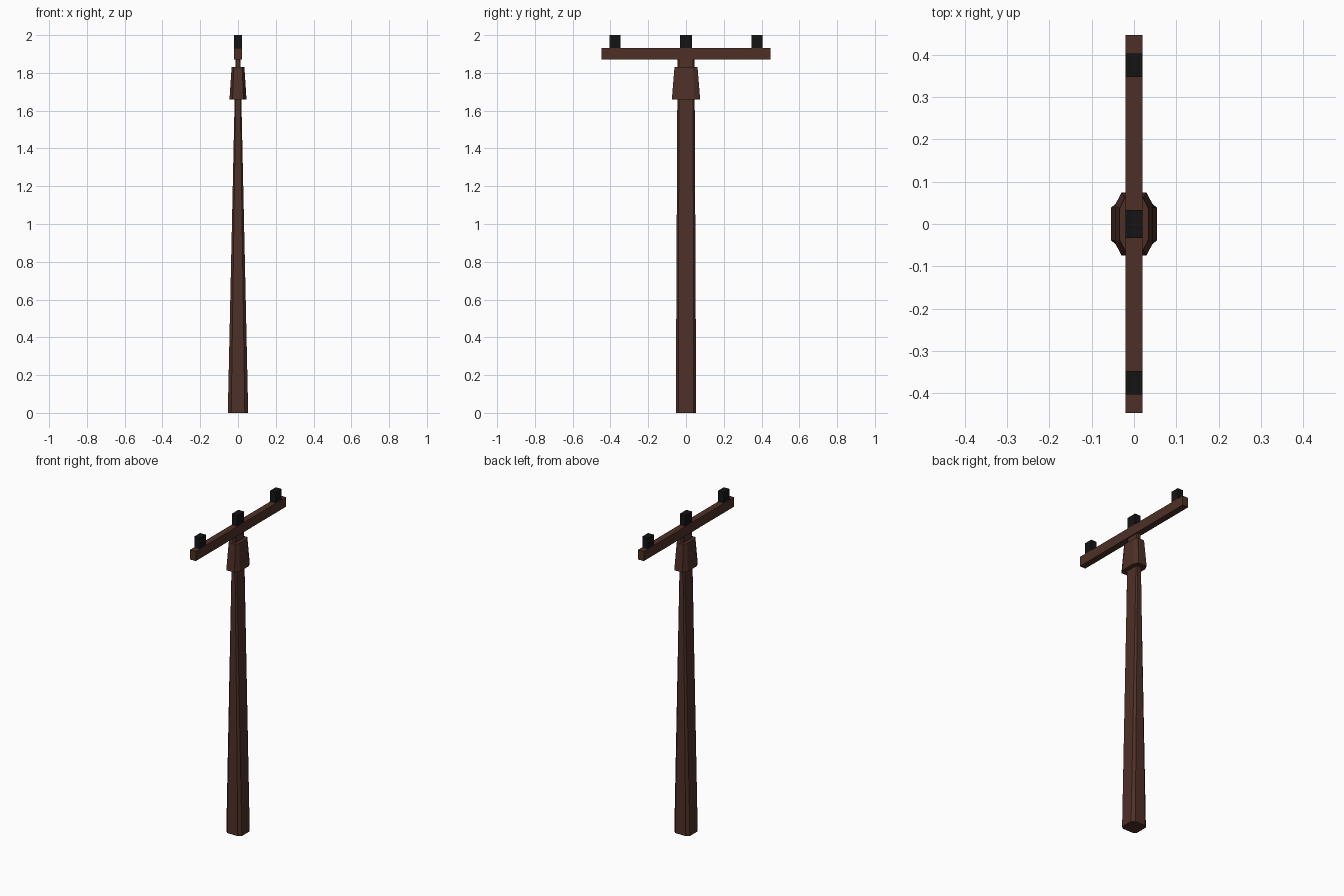
import bpy, bmesh

if "Cube" in bpy.data.objects:
    bpy.data.objects.remove(bpy.data.objects["Cube"])


def material(name, rgb):
    m = bpy.data.materials.new(name)
    m.diffuse_color = (*rgb, 1)
    m.use_nodes = True
    m.node_tree.nodes["Principled BSDF"].inputs["Base Color"].default_value = m.diffuse_color
    return m


wood = material("dark_wood", (0.075, 0.03, 0.02))
black = material("black_ceramic", (0.007, 0.007, 0.007))


def finish(name, bm, mat):
    bmesh.ops.recalc_face_normals(bm, faces=bm.faces)
    me = bpy.data.meshes.new(name)
    bm.to_mesh(me)
    bm.free()
    me.materials.append(mat)
    ob = bpy.data.objects.new(name, me)
    bpy.context.collection.objects.link(ob)
    return ob


def octagon_loft(name, sections, mat):
    """Sections: (z, half x, half y, flat half x, flat half y)."""
    bm = bmesh.new()
    rings = []
    for z, x, y, fx, fy in sections:
        pts = [(x, -fy), (x, fy), (fx, y), (-fx, y),
               (-x, fy), (-x, -fy), (-fx, -y), (fx, -y)]
        rings.append([bm.verts.new((px, py, z)) for px, py in pts])
    for a, b in zip(rings, rings[1:]):
        for i in range(8):
            j = (i + 1) % 8
            bm.faces.new((a[i], a[j], b[j], b[i]))
    bm.faces.new(rings[0])
    bm.faces.new(rings[-1])
    return finish(name, bm, mat)


def box(name, half_x, y0, y1, z0, z1, mat):
    bm = bmesh.new()
    bmesh.ops.create_cube(bm, size=1)
    for v in bm.verts:
        v.co = (v.co.x * 2 * half_x,
                (y0 + y1) / 2 + v.co.y * (y1 - y0),
                (z0 + z1) / 2 + v.co.z * (z1 - z0))
    return finish(name, bm, mat)


# Tapered pole, running up through the collar to the crossarm
octagon_loft("pole", [(0, 0.054, 0.054, 0.036, 0.039),
                      (1.88, 0.013, 0.045, 0.009, 0.038)], wood)

# Flared collar near the top
octagon_loft("collar", [(1.66, 0.045, 0.075, 0.029, 0.045),
                        (1.83, 0.034, 0.061, 0.022, 0.037)], wood)

# Crossarm
box("crossarm", 0.02, -0.447, 0.447, 1.872, 1.932, wood)

# Insulator blocks
for name, y, h in (("insulator_front", -0.376, 0.028),
                   ("insulator_middle", 0.0, 0.033),
                   ("insulator_back", 0.376, 0.028)):
    box(name, 0.02, y - h, y + h, 1.932, 2.0, black)
